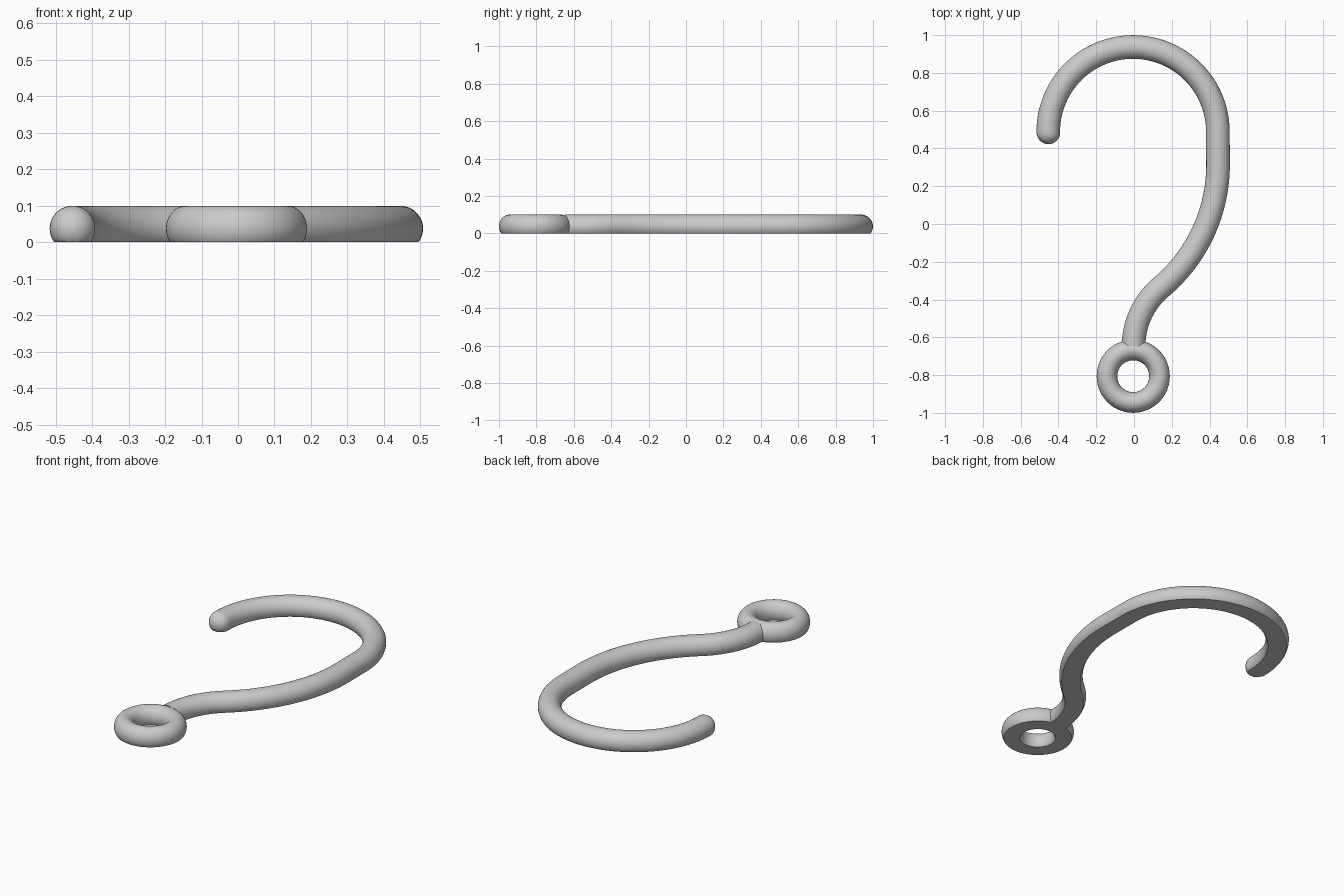
import bpy
import bmesh
from math import sin, cos, pi, radians
from mathutils import Vector

cube = bpy.data.objects.get("Cube")
if cube:
    bpy.data.objects.remove(cube, do_unlink=True)

grey = bpy.data.materials.new("plain grey")
grey.use_nodes = True
colour = (0.6, 0.6, 0.6, 1)
grey.diffuse_color = colour
grey.node_tree.nodes["Principled BSDF"].inputs["Base Color"].default_value = colour

SIDES = 48
HALF_HEIGHT = 0.0625   # vertical radius of the round bar
AXIS_Z = 0.0375        # bar axis height; the bar is cut flat at the ground


def arc(cx, cy, radius, start, end, steps):
    angles = [radians(start + (end - start) * i / steps) for i in range(steps + 1)]
    return [Vector((cx + radius * cos(a), cy + radius * sin(a))) for a in angles]


def flat_bar(name, path, widths, closed=False):
    """Sweep a round section, flattened at the ground, along a plan path."""
    bm = bmesh.new()
    rings = []
    n = len(path)
    for i, p in enumerate(path):
        before = path[i - 1] if closed or i else p
        after = path[(i + 1) % n] if closed or i < n - 1 else p
        t = (after - before).normalized()
        side = Vector((t.y, -t.x))
        width, height = widths[i]
        ring = []
        for k in range(SIDES):
            a = 2 * pi * k / SIDES
            q = p + side * width * cos(a)
            ring.append(bm.verts.new((q.x, q.y, max(0, AXIS_Z + height * sin(a)))))
        rings.append(ring)
    for i in range(n if closed else n - 1):
        r, s = rings[i], rings[(i + 1) % n]
        for k in range(SIDES):
            m = (k + 1) % SIDES
            bm.faces.new((r[k], r[m], s[m], s[k]))
    if not closed:
        bm.faces.new(rings[0])
        bm.faces.new(rings[-1][::-1])
    bmesh.ops.recalc_face_normals(bm, faces=bm.faces)
    mesh = bpy.data.meshes.new(name)
    bm.to_mesh(mesh)
    bm.free()
    obj = bpy.data.objects.new(name, mesh)
    bpy.context.collection.objects.link(obj)
    mesh.materials.append(grey)
    bpy.ops.object.select_all(action="DESELECT")
    obj.select_set(True)
    bpy.context.view_layer.objects.active = obj
    bpy.ops.object.shade_smooth_by_angle(angle=radians(35))
    return obj


# Hook: rounded tip, big half circle, long sweeping shank, reverse bend
R = HALF_HEIGHT
tip_angles = [radians(a) for a in (88, 80, 70, 60, 50, 40, 30, 20, 10)]
path = [Vector((-0.453, 0.485 - R * sin(a))) for a in tip_angles]
widths = [(R * cos(a), R * cos(a)) for a in tip_angles]
body = arc(-0.005, 0.488, 0.449, 180, 0, 64)
body += arc(-0.405, 0.315, 0.85, 0, -49.9, 36)
body += arc(0.406, -0.647, 0.408, 130.1, 180, 24)[1:]
path += body
widths += [(R, R)] * len(body)
flat_bar("hook", path, widths)

# Eyelet ring at the foot of the shank
loop = arc(-0.004, -0.806, 0.139, 0, 360, 72)[:-1]
flat_bar("eyelet_ring", loop, [(0.0545, R)] * len(loop), closed=True)
